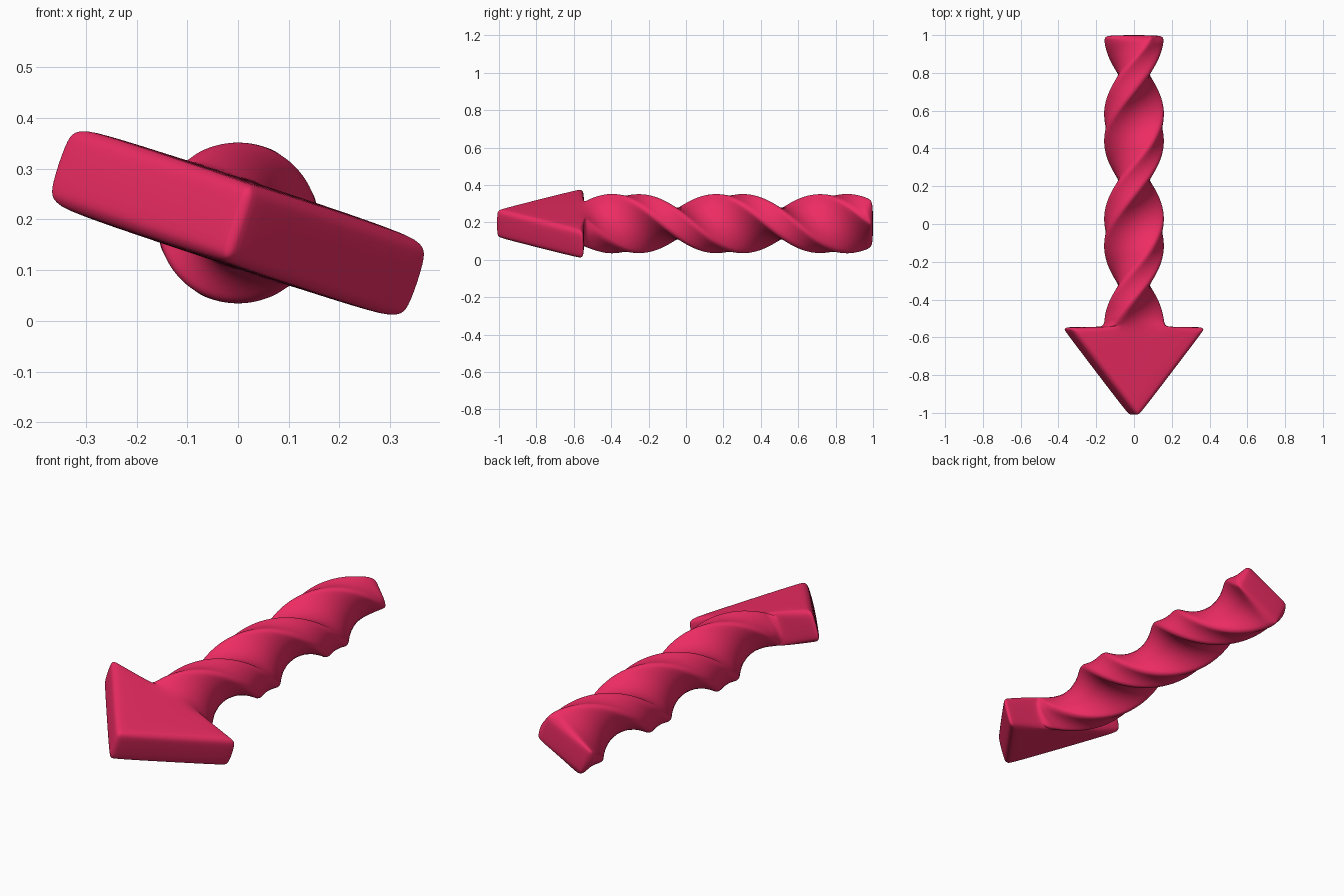
import bpy, bmesh, math

if "Cube" in bpy.data.objects:
    bpy.data.objects.remove(bpy.data.objects["Cube"])

ZC, HALF_T, HALF_W = 0.193, 0.086, 0.153   # axis height, half thickness, shaft half width
TILT, TWIST = math.radians(-18.3), math.radians(-500)
Y0, Y1, RINGS = -0.545, 1.0, 28

bm = bmesh.new()


def vert(u, y, v, angle):
    c, s = math.cos(angle), math.sin(angle)
    return bm.verts.new((u * c - v * s, y, ZC + u * s + v * c))


# twisted shaft: rectangular section swept along y
rings = []
for i in range(RINGS + 1):
    f = i / RINGS
    rings.append([vert(u * HALF_W, Y0 + f * (Y1 - Y0), v * HALF_T, TILT + TWIST * f)
                  for u, v in ((-1, -1), (1, -1), (1, 1), (-1, 1))])
for a, b in zip(rings, rings[1:]):
    for k in range(4):
        bm.faces.new((a[k], a[(k + 1) % 4], b[(k + 1) % 4], b[k]))
bm.faces.new(rings[-1])

# arrow head: triangular plate sharing its rear edge with the shaft
head = [(-0.388, Y0), (0, -1.028), (0.388, Y0)]
low = [vert(x, y, -HALF_T, TILT) for x, y in head]
top = [vert(x, y, HALF_T, TILT) for x, y in head]
r = rings[0]
low_loop = [r[0]] + low + [r[1]]
top_loop = [r[3]] + top + [r[2]]
bm.faces.new(low_loop)
bm.faces.new(top_loop)
for k in range(4):
    bm.faces.new((low_loop[k], low_loop[k + 1], top_loop[k + 1], top_loop[k]))
bmesh.ops.recalc_face_normals(bm, faces=bm.faces[:])

me = bpy.data.meshes.new("twisted_arrow")
bm.to_mesh(me)
bm.free()
arrow = bpy.data.objects.new("twisted_arrow", me)
bpy.context.collection.objects.link(arrow)

# rounded edges and smooth surface
bev = arrow.modifiers.new("round_edges", 'BEVEL')
bev.width, bev.segments = 0.036, 3
bev.limit_method, bev.angle_limit = 'ANGLE', math.radians(40)
sub = arrow.modifiers.new("smooth", 'SUBSURF')
sub.levels = sub.render_levels = 2
for p in me.polygons:
    p.use_smooth = True

# red material
mat = bpy.data.materials.new("red")
mat.diffuse_color = (0.85, 0.025, 0.125, 1)
mat.use_nodes = True
mat.node_tree.nodes["Principled BSDF"].inputs["Base Color"].default_value = mat.diffuse_color
me.materials.append(mat)
